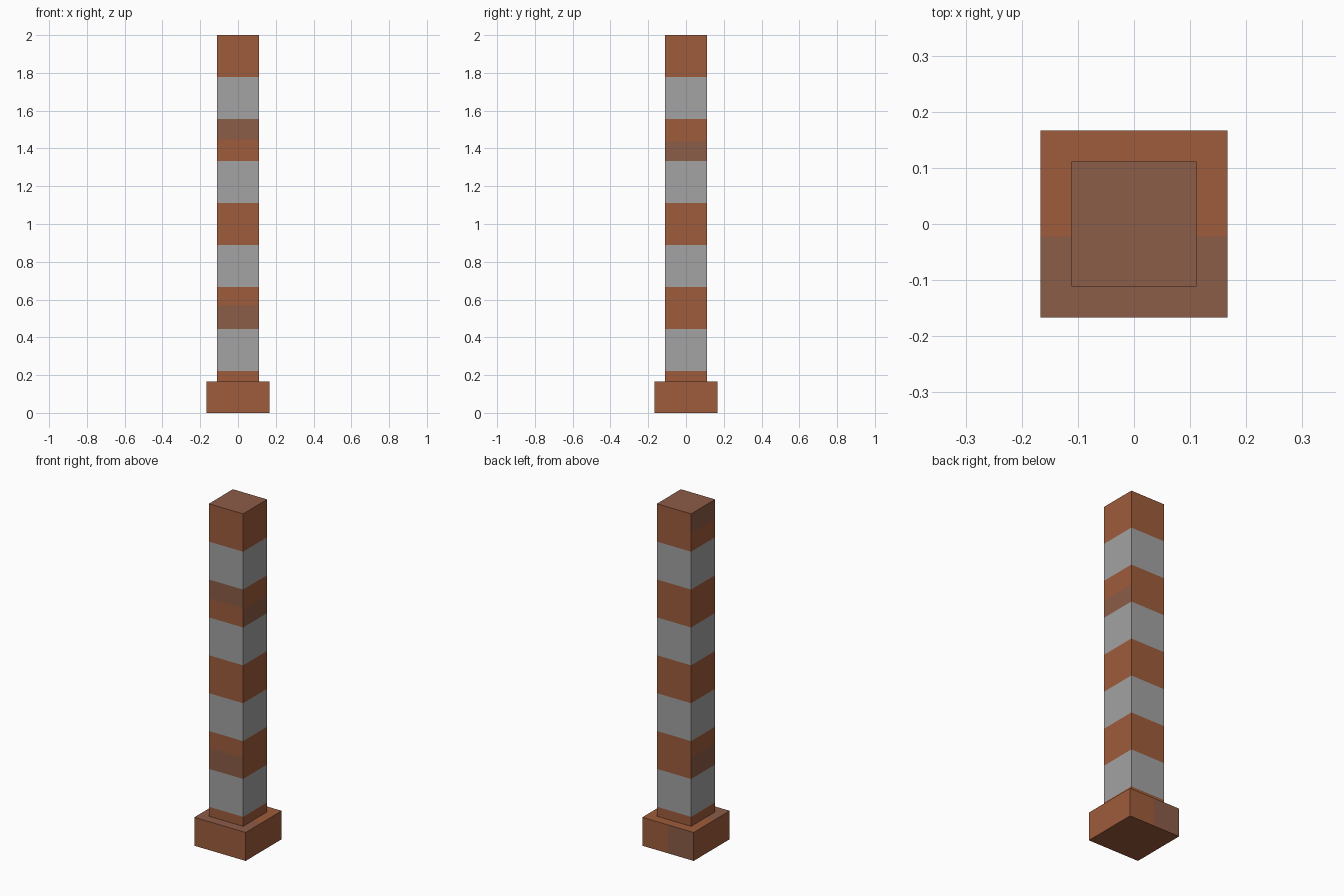
import bpy, bmesh
from mathutils import Vector

if "Cube" in bpy.data.objects:
    bpy.data.objects.remove(bpy.data.objects["Cube"])


def lin(c):
    c /= 255
    return c / 12.92 if c <= 0.04045 else ((c + 0.055) / 1.055) ** 2.4


def material(name, rgb):
    m = bpy.data.materials.new(name)
    m.diffuse_color = (*[lin(c) for c in rgb], 1)
    m.use_nodes = True
    m.node_tree.nodes["Principled BSDF"].inputs["Base Color"].default_value = m.diffuse_color
    return m


ORANGE, GREY, BROWN = 0, 1, 2
MATS = [material("rust orange", (158, 92, 59)),
        material("light grey", (163, 163, 163)),
        material("worn brown", (140, 93, 72))]


def block(name, half, height, cuts, rule):
    """Square block on the ground, cut by planes (axis, position), coloured by rule."""
    bm = bmesh.new()
    bmesh.ops.create_cube(bm, size=1)
    for v in bm.verts:
        v.co = Vector((v.co.x * 2 * half, v.co.y * 2 * half, (v.co.z + 0.5) * height))
    for axis, pos in cuts:
        co, no = Vector(), Vector()
        co[axis], no[axis] = pos, 1
        bmesh.ops.bisect_plane(bm, geom=bm.verts[:] + bm.edges[:] + bm.faces[:],
                               plane_co=co, plane_no=no)
    bm.normal_update()
    for f in bm.faces:
        f.material_index = rule(f.calc_center_median(), f.normal)
    me = bpy.data.meshes.new(name)
    bm.to_mesh(me)
    bm.free()
    for m in MATS:
        me.materials.append(m)
    ob = bpy.data.objects.new(name, me)
    bpy.context.collection.objects.link(ob)


BAND = 2 / 9

# Worn patches on the post: (axis, side, low, high)
PATCHES = [(1, -1, 1.447, 1.556), (1, -1, 0.444, 0.569),
           (0, 1, 1.333, 1.436),
           (0, -1, 1.89, 2.0), (0, -1, 0.444, 0.569)]


def post_colour(c, n):
    if n.z > 0.5:
        return BROWN
    if n.z < -0.5:
        return ORANGE
    if int(c.z / BAND) % 2:
        return GREY
    for axis, side, low, high in PATCHES:
        if n[axis] * side > 0.5 and low < c.z < high:
            return BROWN
    return ORANGE


def base_colour(c, n):
    if n.z > 0.5 and c.y < -0.022:
        return BROWN
    if n.y > 0.5 and c.x < 0:
        return BROWN
    return ORANGE


# Striped square post
heights = [i * BAND for i in range(1, 9)] + [0.569, 1.436, 1.447, 1.89]
block("striped_post", 1 / 9, 2, [(2, z) for z in heights], post_colour)

# Square foot
block("base", 1 / 6, 1 / 6, [(0, 0.0), (1, -0.022)], base_colour)
